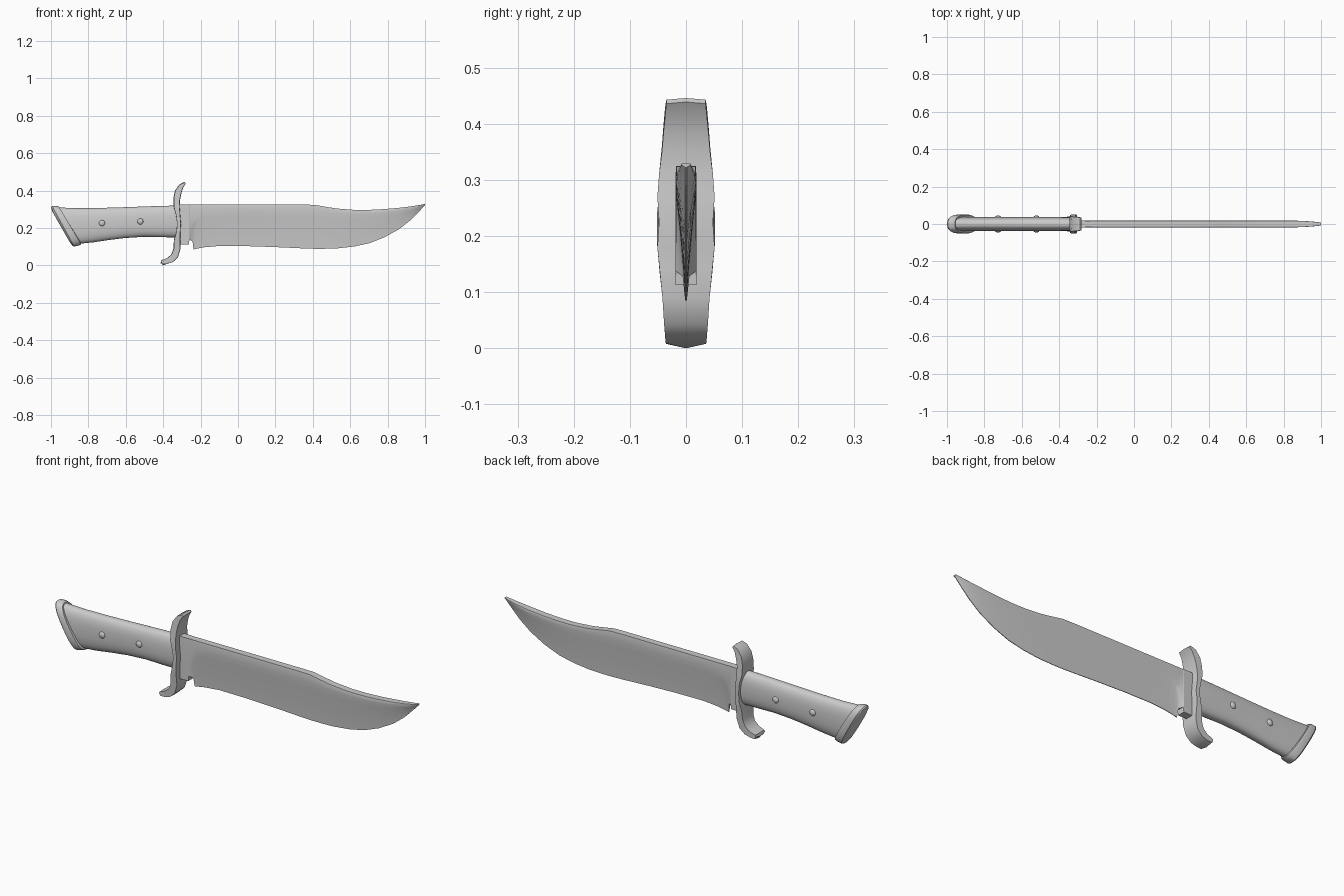
import bpy, bmesh
from math import cos, sin, tau, radians, copysign


def loft(name, rings, angle=30):
    """Skin a row of equal-length closed rings and cap both ends."""
    bm = bmesh.new()
    rows = [[bm.verts.new(p) for p in r] for r in rings]
    n = len(rows[0])
    for a, b in zip(rows, rows[1:]):
        for i in range(n):
            j = (i + 1) % n
            bm.faces.new((a[i], a[j], b[j], b[i]))
    bm.faces.new(rows[0])
    bm.faces.new(rows[-1])
    bmesh.ops.recalc_face_normals(bm, faces=bm.faces)
    me = bpy.data.meshes.new(name)
    bm.to_mesh(me)
    bm.free()
    ob = bpy.data.objects.new(name, me)
    bpy.context.collection.objects.link(ob)
    smooth(ob, angle)
    return ob


def smooth(ob, angle=30):
    bpy.ops.object.select_all(action='DESELECT')
    ob.select_set(True)
    bpy.context.view_layer.objects.active = ob
    bpy.ops.object.shade_smooth_by_angle(angle=radians(angle))


def oval(xt, zt, xb, zb, w, n=32, power=0.8):
    """Rounded ring between a top point and a bottom point, half width w."""
    pts = []
    for i in range(n):
        c, s = cos(tau * i / n), sin(tau * i / n)
        c, s = copysign(abs(c) ** power, c), copysign(abs(s) ** power, s)
        t = (s + 1) / 2
        pts.append((xb + (xt - xb) * t, w * c, zb + (zt - zb) * t))
    return pts


# Blade: x, spine z, grind line z, edge z, half thickness at the edge
E = 0.0015
blade = [
    (-.315, .325, .20, .113, .019), (-.262, .325, .19, .113, .019),
    (-.260, .325, .19, .138, .018), (-.243, .325, .215, .128, .006),
    (-.238, .325, .24, .085, E), (-.22, .325, .268, .090, E),
    (-.18, .325, .28, .097, E), (-.10, .325, .285, .104, E),
    (.05, .325, .286, .103, E), (.20, .325, .286, .098, E),
    (.35, .325, .286, .091, E), (.41, .324, .285, .089, E),
    (.46, .315, .281, .089, E), (.53, .304, .278, .091, E),
    (.62, .297, .275, .101, E), (.70, .297, .278, .118, E),
    (.78, .301, .285, .149, E), (.86, .308, .295, .193, E),
    (.92, .315, .305, .240, E), (.97, .323, .316, .290, E),
    (1.0, .329, .327, .322, E)]


def blade_ring(x, zt, zs, zb, e):
    w = .018 if x < .85 else .018 - .010 * ((x - .85) / .15) ** 2
    w = max(w, e)
    half = [(w * .93, zt), (w, zt - (zt - zs) * .2), (w, zs)]
    for k in range(1, 7):
        t = k / 6
        half.append((e + (w - e) * (1 - t) ** 1.2, zs + (zb - zs) * t))
    return [(x, y, z) for y, z in half] + [(x, -y, z) for y, z in reversed(half)]


loft("blade", [blade_ring(*s) for s in blade], 25)

# S-shaped guard: rear x,z / front x,z / half width
guard = [
    (-.287, .443, -.281, .436, .035), (-.312, .432, -.295, .415, .037),
    (-.335, .400, -.305, .385, .040), (-.343, .360, -.312, .350, .043),
    (-.342, .310, -.313, .310, .048), (-.331, .270, -.310, .270, .051),
    (-.325, .225, -.306, .225, .048), (-.329, .180, -.309, .180, .051),
    (-.341, .135, -.310, .140, .047), (-.343, .090, -.309, .090, .042),
    (-.355, .058, -.323, .043, .039), (-.380, .038, -.350, .018, .037),
    (-.408, .028, -.380, .009, .036), (-.412, .020, -.405, .008, .036)]
rings = []
for i, (xa, za, xb, zb, w) in enumerate(guard):
    # the end rings come to a low point on the centre line
    d = .003 if i == 0 else -.008 if i == len(guard) - 1 else 0
    rings.append([(xa, w, za), (xa - .002, 0, za + d), (xa, -w, za),
                  (xb, -w, zb), (xb + .002, 0, zb + d), (xb, w, zb)])
loft("guard", rings, 35)

# Handle: top x,z / bottom x,z / half width, slanting toward the pommel
handle = [
    (-.325, .320, -.325, .150, .036), (-.42, .318, -.41, .151, .037),
    (-.53, .314, -.50, .153, .037), (-.64, .310, -.60, .147, .037),
    (-.75, .307, -.69, .136, .037), (-.86, .306, -.77, .124, .037),
    (-.965, .310, -.85, .116, .038)]
loft("handle", [oval(*s) for s in handle], 40)

# Slanted pommel cap
pommel = [
    (-.955, .307, -.840, .120, .040), (-.957, .314, -.838, .112, .049),
    (-.972, .318, -.848, .108, .052), (-.994, .318, -.876, .101, .050),
    (-.999, .313, -.884, .104, .044), (-.994, .290, -.900, .125, .030)]
loft("pommel", [oval(*s, power=.75) for s in pommel], 35)

# Domed pins on both sides of the handle
for i, (x, z) in enumerate([(-.727, .226), (-.522, .235)]):
    for side, y in (("front", -.036), ("back", .036)):
        bpy.ops.mesh.primitive_uv_sphere_add(segments=20, ring_count=10, radius=.016, location=(x, y, z))
        pin = bpy.context.object
        pin.name = f"pin_{side}_{i + 1}"
        pin.scale.y = .6
        smooth(pin, 60)
